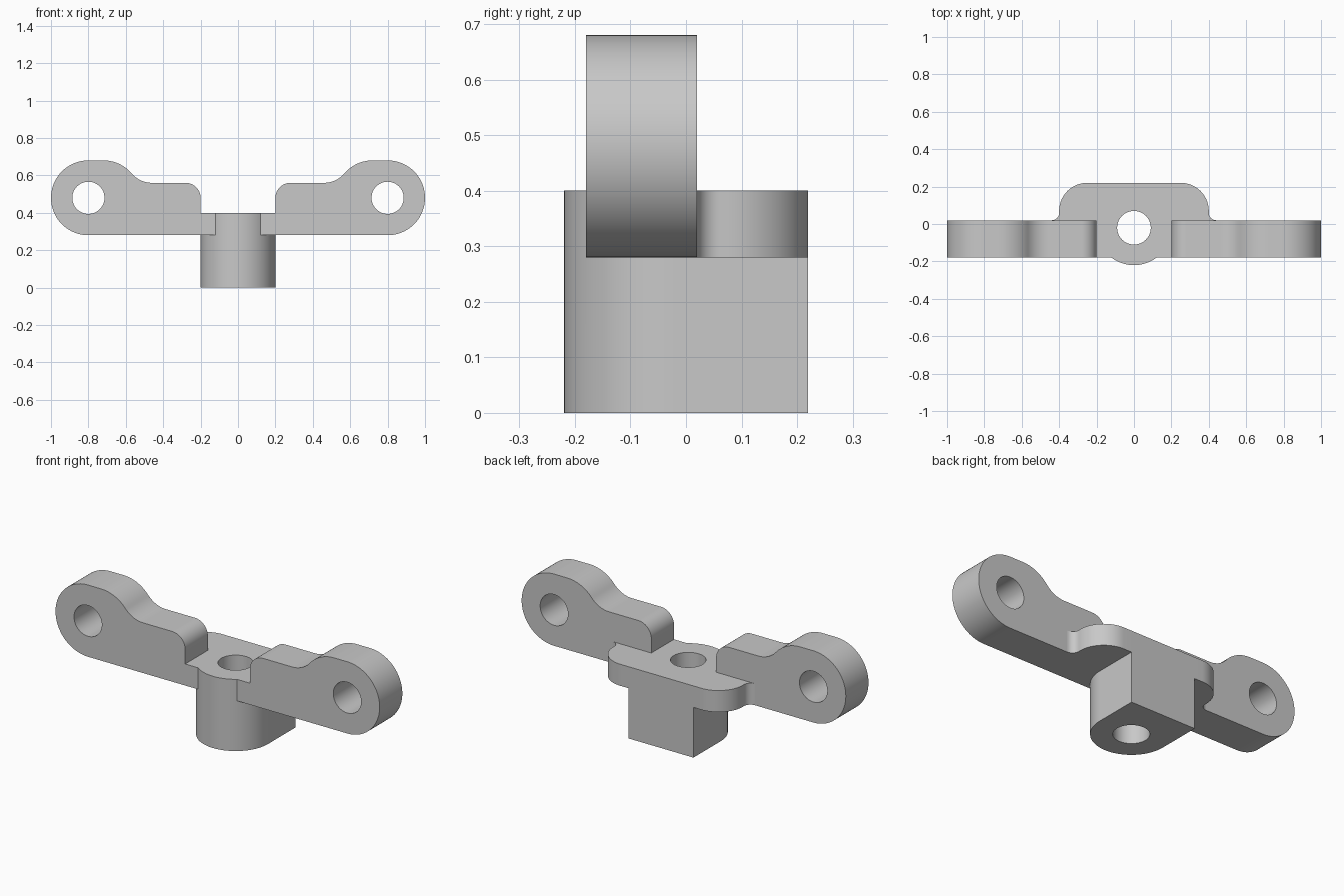
import bpy
import bmesh
from math import radians, degrees, cos, sin, atan2
from mathutils import Vector

cube = bpy.data.objects.get("Cube")
if cube:
    bpy.data.objects.remove(cube, do_unlink=True)

grey = bpy.data.materials.new("light grey")
grey.use_nodes = True
colour = (0.58, 0.58, 0.58, 1)
grey.diffuse_color = colour
grey.node_tree.nodes["Principled BSDF"].inputs["Base Color"].default_value = colour


def arc(cx, cy, r, start, end, n=16):
    angles = [radians(start + (end - start) * i / n) for i in range(n + 1)]
    return [(cx + r * cos(a), cy + r * sin(a)) for a in angles]


def mirrored(half):
    """Close a right-hand half profile with its mirror image."""
    return half + [(-x, y) for x, y in reversed(half)]


def prism(name, outline, low, high, axis="Z"):
    """Extrude an outline from low to high along Z (x, y) or Y (x, z)."""
    place = (lambda p: (p[0], p[1], low)) if axis == "Z" else (lambda p: (p[0], low, p[1]))
    bm = bmesh.new()
    face = bm.faces.new([bm.verts.new(place(p)) for p in outline])
    grown = bmesh.ops.extrude_face_region(bm, geom=[face])["geom"]
    step = Vector((0, 0, high - low)) if axis == "Z" else Vector((0, high - low, 0))
    bmesh.ops.translate(bm, vec=step, verts=[v for v in grown if isinstance(v, bmesh.types.BMVert)])
    bmesh.ops.recalc_face_normals(bm, faces=bm.faces[:])
    mesh = bpy.data.meshes.new(name)
    bm.to_mesh(mesh)
    bm.free()
    mesh.materials.append(grey)
    obj = bpy.data.objects.new(name, mesh)
    bpy.context.collection.objects.link(obj)
    return obj


def combine(target, other, operation):
    mod = target.modifiers.new(other.name, "BOOLEAN")
    mod.operation = operation
    mod.solver = "EXACT"
    mod.object = other
    bpy.context.view_layer.objects.active = target
    bpy.ops.object.modifier_apply(modifier=mod.name)
    bpy.data.objects.remove(other, do_unlink=True)


# Twin arms joined by a low bridge: round ends, waisted shoulders, central notch
base, ledge, neck, mid, end_r = 0.28, 0.40, 0.56, 0.48, 0.20
knee_x, dip_x = 0.72, 0.46
dip_r = 0.1417
slope = degrees(atan2(neck + dip_r - mid, dip_x - knee_x))
half_arm = ([(0.2, base)]
            + arc(0.8, mid, end_r, -90, 90, 40)
            + arc(knee_x, mid, end_r, 90, slope)
            + arc(dip_x, neck + dip_r, dip_r, slope - 180, -90)[1:]
            + arc(0.28, neck - 0.08, 0.08, 90, 180)
            + [(0.2, ledge)])
bracket = prism("twin_arm_bracket", mirrored(half_arm), -0.18, 0.02, "Y")

# Rear plate with rounded corners, filleted into the arms
half_plate = ([(0.2, 0.02)]
              + arc(0.44, 0.06, 0.04, 270, 180, 10)
              + arc(0.25, 0.07, 0.15, 0, 90, 20))
combine(bracket, prism("rear_plate", mirrored(half_plate), base, ledge), "UNION")

# Central post, square at the back and round at the front
post = arc(0, -0.02, 0.2, 180, 360, 48) + [(0.2, 0.22), (-0.2, 0.22)]
combine(bracket, prism("central_post", post, 0, ledge), "UNION")

# Bored holes
bore = prism("post_bore", arc(0, -0.02, 0.09, 0, 360, 48)[:-1], -0.1, 0.6)
combine(bracket, bore, "DIFFERENCE")
for side in (-1, 1):
    hole = prism("arm_hole", arc(side * 0.8, mid, 0.086, 0, 360, 48)[:-1], -0.4, 0.3, "Y")
    combine(bracket, hole, "DIFFERENCE")

# Smooth curves, crisp edges
bpy.ops.object.select_all(action="DESELECT")
bracket.select_set(True)
bpy.context.view_layer.objects.active = bracket
bpy.ops.object.shade_smooth_by_angle(angle=radians(30))
